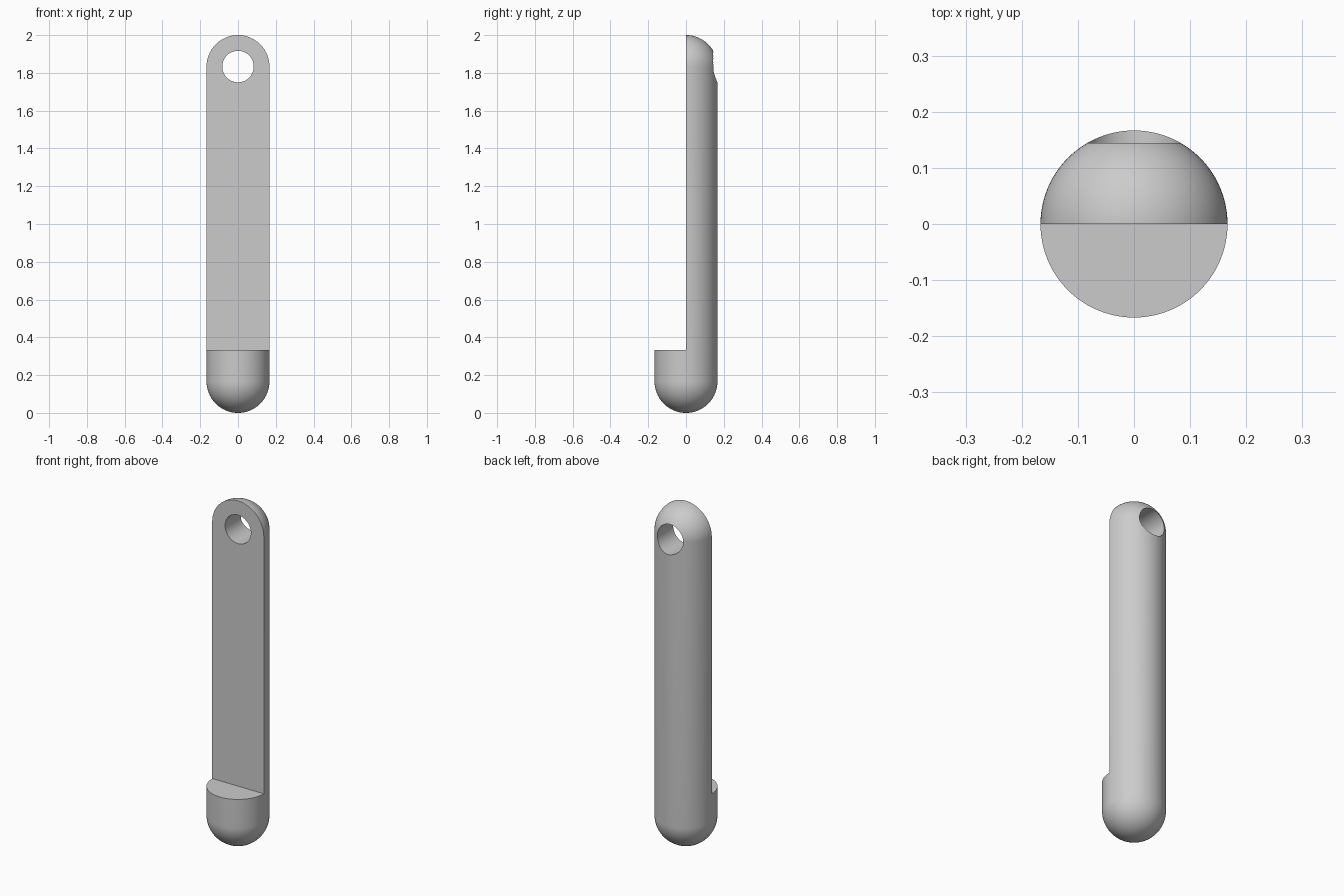
import bpy, bmesh
from math import sin, cos, pi, radians
from mathutils import Matrix, Vector

if "Cube" in bpy.data.objects:
    bpy.data.objects.remove(bpy.data.objects["Cube"], do_unlink=True)

RADIUS = 1 / 6
HEIGHT = 2.0
STEP_Z = 2 * RADIUS          # top of the solid foot
HOLE_Z = HEIGHT - RADIUS     # centre of the top dome
SEGMENTS, RINGS = 96, 24


def make_object(name, bm):
    bmesh.ops.recalc_face_normals(bm, faces=bm.faces)
    mesh = bpy.data.meshes.new(name)
    bm.to_mesh(mesh)
    bm.free()
    obj = bpy.data.objects.new(name, mesh)
    bpy.context.collection.objects.link(obj)
    return obj


# Round-ended rod: half a capsule outline spun about z
def capsule(name):
    bm = bmesh.new()
    angles = [pi / 2 * i / RINGS for i in range(RINGS + 1)]
    lower = [(RADIUS * sin(a), RADIUS - RADIUS * cos(a)) for a in angles]
    upper = [(r, HEIGHT - z) for r, z in reversed(lower)]
    verts = [bm.verts.new((r, 0, z)) for r, z in lower + upper]
    edges = [bm.edges.new(pair) for pair in zip(verts, verts[1:])]
    bmesh.ops.spin(bm, geom=verts + edges, axis=(0, 0, 1), cent=(0, 0, 0),
                   angle=2 * pi, steps=SEGMENTS, use_merge=True)
    bmesh.ops.remove_doubles(bm, verts=bm.verts, dist=1e-5)
    return make_object(name, bm)


# Box that removes the front half above the foot
def front_cutter():
    bm = bmesh.new()
    bmesh.ops.create_cube(bm, size=1, matrix=Matrix.Translation(
        Vector((0, -0.5, STEP_Z + 1))) @ Matrix.Diagonal((1, 1, 2, 1)))
    return make_object("front_cutter", bm)


# Cylinder that drills the eyelet from front to back
def hole_cutter():
    bm = bmesh.new()
    bmesh.ops.create_cone(bm, cap_ends=True, segments=64, radius1=RADIUS / 2,
                          radius2=RADIUS / 2, depth=1,
                          matrix=Matrix.Translation((0, 0, HOLE_Z))
                          @ Matrix.Rotation(pi / 2, 4, "X"))
    return make_object("hole_cutter", bm)


rod = capsule("half_cut_rod")
bpy.ops.object.select_all(action="DESELECT")
bpy.context.view_layer.objects.active = rod
rod.select_set(True)

for cutter in (front_cutter(), hole_cutter()):
    cutter.hide_render = True
    mod = rod.modifiers.new(cutter.name, "BOOLEAN")
    mod.operation = "DIFFERENCE"
    mod.solver = "EXACT"
    mod.object = cutter
    bpy.ops.object.modifier_apply(modifier=mod.name)
    bpy.data.objects.remove(cutter, do_unlink=True)

bpy.ops.object.shade_smooth_by_angle(angle=radians(30))

# Single grey finish
grey = bpy.data.materials.new("plain_grey")
grey.use_nodes = True
colour = (0.6, 0.6, 0.6, 1)
grey.diffuse_color = colour
grey.node_tree.nodes["Principled BSDF"].inputs["Base Color"].default_value = colour
rod.data.materials.clear()
rod.data.materials.append(grey)
